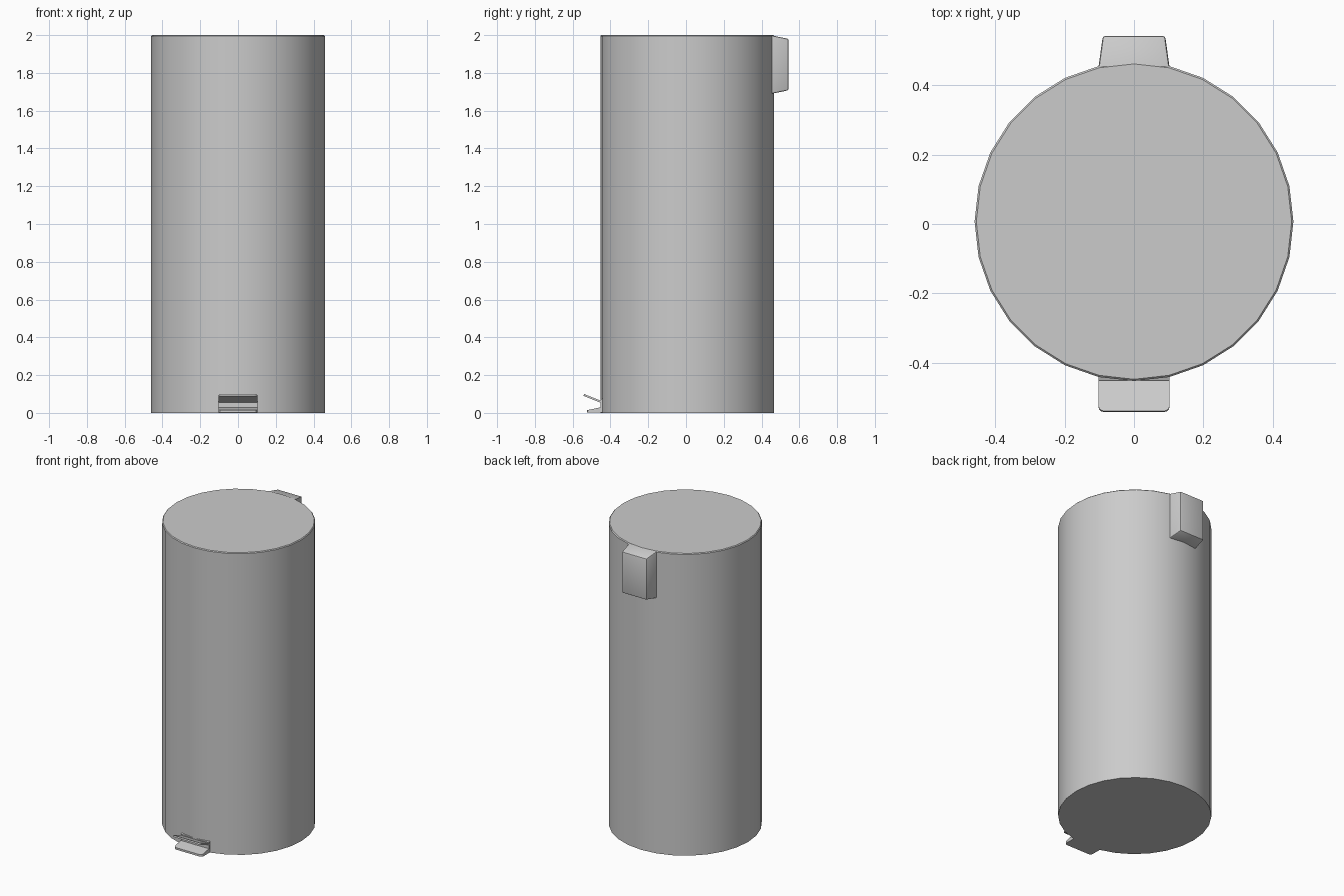
import bpy, bmesh
from math import radians
from mathutils import Matrix

cube = bpy.data.objects.get("Cube")
if cube:
    bpy.data.objects.remove(cube, do_unlink=True)

grey = bpy.data.materials.new("light grey metal")
grey.use_nodes = True
grey.diffuse_color = (0.6, 0.6, 0.6, 1)
grey.node_tree.nodes["Principled BSDF"].inputs["Base Color"].default_value = (0.6, 0.6, 0.6, 1)

CY = 0.007      # body axis position
RADIUS = 0.46


def finish(bm, name, angle=30):
    bmesh.ops.recalc_face_normals(bm, faces=bm.faces)
    mesh = bpy.data.meshes.new(name)
    bm.to_mesh(mesh)
    bm.free()
    mesh.materials.append(grey)
    obj = bpy.data.objects.new(name, mesh)
    bpy.context.collection.objects.link(obj)
    bpy.ops.object.select_all(action="DESELECT")
    obj.select_set(True)
    bpy.context.view_layer.objects.active = obj
    bpy.ops.object.shade_smooth_by_angle(angle=radians(angle))
    return obj


def bevel(bm, rule, width, segments):
    edges = [e for e in bm.edges if rule(*[v.co for v in e.verts])]
    bmesh.ops.bevel(bm, geom=edges, offset=width, segments=segments,
                    profile=0.5, affect="EDGES")


def extrude_profile(profile, half_width):
    """Closed (y, z) profile swept across x."""
    bm = bmesh.new()
    face = bm.faces.new([bm.verts.new((-half_width, y, z)) for y, z in profile])
    new = bmesh.ops.extrude_face_region(bm, geom=[face])["geom"]
    verts = [v for v in new if isinstance(v, bmesh.types.BMVert)]
    bmesh.ops.translate(bm, verts=verts, vec=(2 * half_width, 0, 0))
    return bm


# Body with a fine softened top rim
bm = bmesh.new()
bmesh.ops.create_cone(bm, cap_ends=True, segments=28, radius1=RADIUS, radius2=RADIUS,
                      depth=2, matrix=Matrix.Translation((0, CY, 1)))
bevel(bm, lambda a, b: a.z > 1.99 and b.z > 1.99, 0.005, 1)
finish(bm, "bin_body")

# Tapered hinge housing at the top of the back
bm = bmesh.new()
rings = []
for y, half, low, high in ((0.44, 0.102, 1.69, 1.998), (0.456, 0.102, 1.69, 1.998),
                           (0.543, 0.09, 1.708, 1.98)):
    rings.append([bm.verts.new(p) for p in ((-half, y, low), (half, y, low),
                                            (half, y, high), (-half, y, high))])
for inner, outer in zip(rings, rings[1:]):
    for i in range(4):
        j = (i + 1) % 4
        bm.faces.new((inner[i], inner[j], outer[j], outer[i]))
bm.faces.new(rings[0])
bm.faces.new(rings[-1])
bevel(bm, lambda a, b: a.y > 0.5 or b.y > 0.5, 0.008, 2)
finish(bm, "hinge_housing")

# Foot pedal, the ground lip below it and the plate behind them
parts = {
    "foot_pedal": [(-0.43, 0.045), (-0.543, 0.09), (-0.54, 0.1), (-0.43, 0.056)],
    "pedal_lip": [(-0.43, 0.001), (-0.525, 0.001), (-0.525, 0.014), (-0.46, 0.028), (-0.43, 0.034)],
    "pedal_plate": [(-0.43, 0.005), (-0.452, 0.005), (-0.452, 0.072), (-0.43, 0.08)],
}
for name, profile in parts.items():
    bm = extrude_profile(profile, 0.103)
    # Round the front corners of the projecting parts
    bevel(bm, lambda a, b: abs(a.x - b.x) < 0.001 and a.y < -0.51 and b.y < -0.51, 0.018, 3)
    finish(bm, name)
